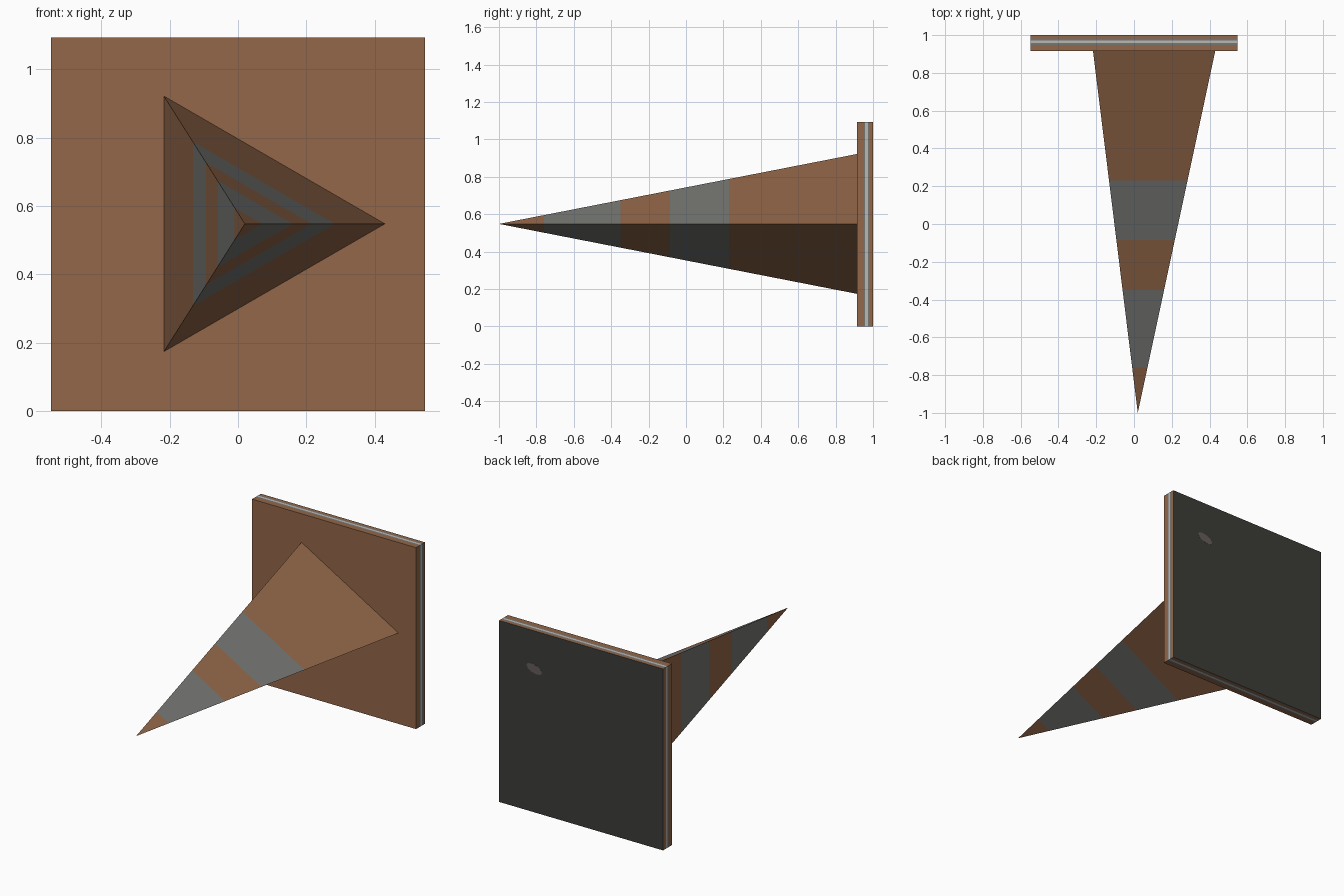
import bpy, bmesh, math
from mathutils import Vector

if "Cube" in bpy.data.objects:
    bpy.data.objects.remove(bpy.data.objects["Cube"])


def material(name, colour):
    m = bpy.data.materials.new(name)
    m.diffuse_color = (*colour, 1)
    m.use_nodes = True
    m.node_tree.nodes["Principled BSDF"].inputs["Base Color"].default_value = m.diffuse_color
    return m


BROWN = material("orange_brown", (0.29, 0.135, 0.065))
GREY = material("stripe_grey", (0.18, 0.18, 0.17))
SILVER = material("rim_silver", (0.50, 0.48, 0.46))
DARK = material("underside_dark", (0.045, 0.048, 0.04))
PATCH = material("underside_patch", (0.13, 0.11, 0.105))


def loft(name, rings, band_mats, mats, cap_start=None, cap_end=None):
    """Skin rings of points; each band between two rings has its own material."""
    bm = bmesh.new()
    loops = [[bm.verts.new(p) for p in r] for r in rings]
    n = max(len(r) for r in rings)
    for a, b, mi in zip(loops, loops[1:], band_mats):
        for i in range(n):
            j = (i + 1) % n
            if len(a) == 1:
                f = bm.faces.new((a[0], b[j], b[i]))
            else:
                f = bm.faces.new((a[i], a[j], b[j], b[i]))
            f.material_index = mi
    for ring, mi in ((loops[0], cap_start), (loops[-1], cap_end)):
        if mi is not None:
            bm.faces.new(ring).material_index = mi
    bmesh.ops.recalc_face_normals(bm, faces=bm.faces[:])
    me = bpy.data.meshes.new(name)
    bm.to_mesh(me)
    bm.free()
    for m in mats:
        me.materials.append(m)
    ob = bpy.data.objects.new(name, me)
    bpy.context.collection.objects.link(ob)
    return ob


# Three-sided striped cone lying on its side, tip towards the front
tip = Vector((0.02, -1.0, 0.548))
base = [Vector(p) for p in ((-0.217, 0.915, 0.922), (-0.217, 0.915, 0.174), (0.43, 0.915, 0.548))]
rings = [[tip]]
for y in (-0.76, -0.35, -0.085, 0.23, 0.915):
    t = (y + 1.0) / 1.915
    rings.append([tip.lerp(c, t) for c in base])
cone = loft("cone", rings, (0, 1, 0, 1, 0), (BROWN, GREY), cap_end=0)

# Square foot plate with a pale line round the rim and a dark underside
H = 0.547
square = lambda y: [Vector((sx * H, y, H + sz * H)) for sx, sz in ((-1, -1), (1, -1), (1, 1), (-1, 1))]
plate = loft("foot_plate", [square(y) for y in (0.915, 0.948, 0.958, 0.972, 0.982, 1.0)],
             (0, 1, 2, 1, 0), (BROWN, GREY, SILVER, DARK), cap_start=0, cap_end=3)

# Small pale mark on the underside
outline = [(0.052 * math.cos(a), 0.027 * math.sin(a) - 0.012 * math.cos(a))
           for a in (math.tau * k / 10 for k in range(10))]
mark = loft("underside_mark", [[Vector((0.312 + u, y, 0.865 - v)) for u, v in outline] for y in (0.998, 1.001)],
            (0,), (PATCH,), cap_start=0, cap_end=0)
